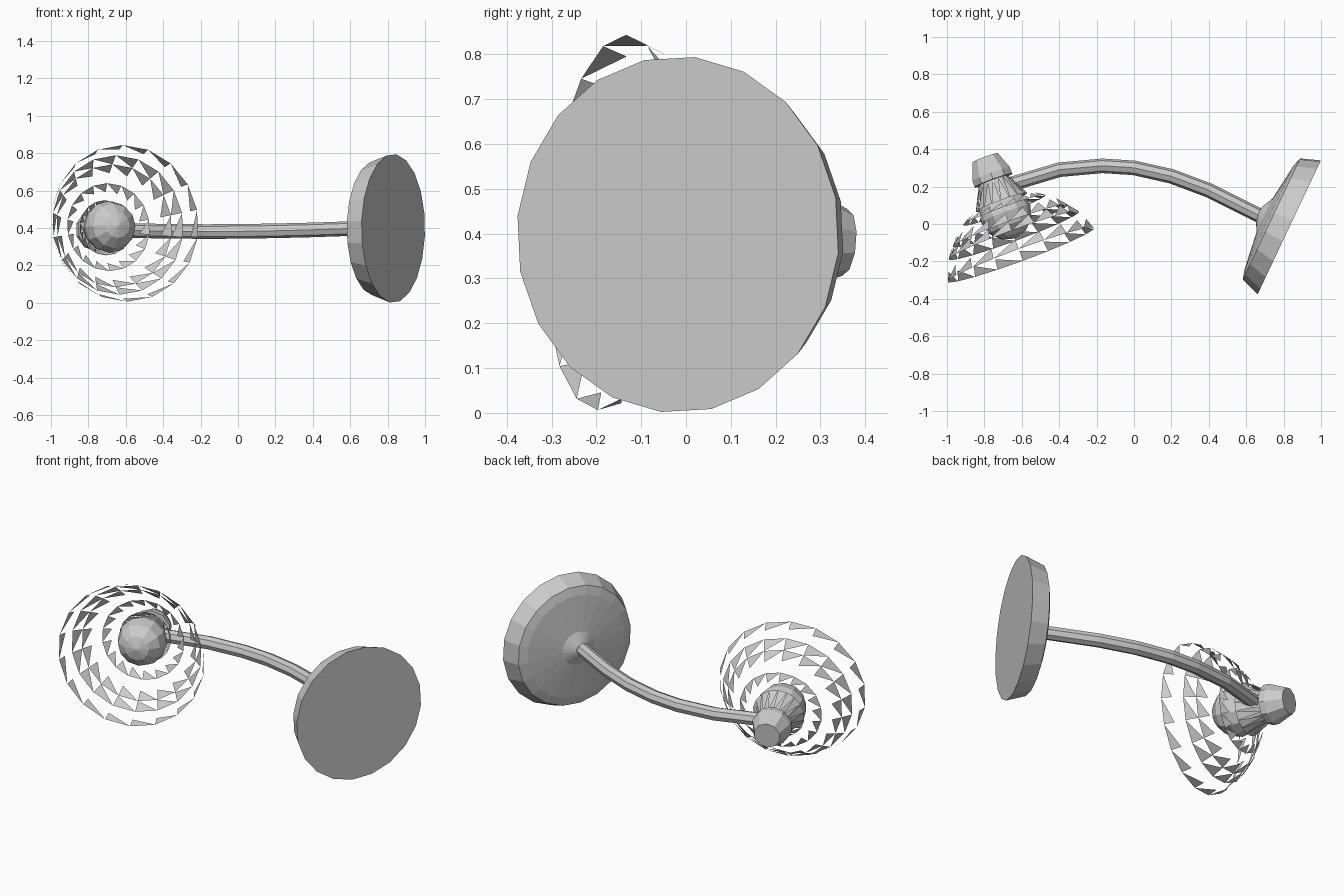
import bpy
import bmesh
from math import sin, cos, radians, pi
from mathutils import Matrix, Vector

cube = bpy.data.objects.get("Cube")
if cube:
    bpy.data.objects.remove(cube, do_unlink=True)

# One plain grey for the whole lamp
GREY = (0.6, 0.6, 0.6, 1.0)
grey = bpy.data.materials.new("plain_grey")
grey.use_nodes = True
grey.diffuse_color = GREY
for node in grey.node_tree.nodes:
    if node.type == 'BSDF_PRINCIPLED':
        node.inputs["Base Color"].default_value = GREY


def frame(origin, forward):
    """Matrix whose z axis points along forward and whose y axis points up."""
    a = Vector(forward).normalized()
    u = Vector((0, 0, 1)).cross(a).normalized()
    m = Matrix((u, a.cross(u), a)).transposed().to_4x4()
    m.translation = Vector(origin)
    return m


def add_object(name, mesh):
    mesh.materials.clear()
    mesh.materials.append(grey)
    obj = bpy.data.objects.new(name, mesh)
    bpy.context.collection.objects.link(obj)
    return obj


def make_rings(bm, profile, sides, matrix, phase):
    """Rings of vertices; the profile holds (distance behind origin, radius)."""
    rings = []
    for depth, r in profile:
        angles = [2 * pi * i / sides + phase for i in range(sides)]
        rings.append([bm.verts.new(matrix @ Vector((r * sin(p), r * cos(p), -depth)))
                      for p in angles])
    return rings


def lathe(name, profile, sides, matrix, phase=0.0, lace=False):
    """Closed turned solid, or an open lace of one triangle per cell."""
    bm = bmesh.new()
    rings = make_rings(bm, profile, sides, matrix, phase)
    for outer, inner in zip(rings, rings[1:]):
        for i in range(sides):
            j = (i + 1) % sides
            if lace:
                bm.faces.new((outer[i], outer[j], inner[j]))
            else:
                bm.faces.new((outer[i], outer[j], inner[j], inner[i]))
    if not lace:
        bm.faces.new(rings[0])
        bm.faces.new(rings[-1])
        bmesh.ops.recalc_face_normals(bm, faces=bm.faces[:])
    mesh = bpy.data.meshes.new(name)
    bm.to_mesh(mesh)
    bm.free()
    return add_object(name, mesh)


# Wall plate with a shallow cone and a small hub on its back
plate_frame = frame((0.83, -0.018, 0.398), (0.904, -0.427, 0))
lathe("wall_plate",
      [(0, 0.398), (0.105, 0.36), (0.12, 0.31), (0.147, 0.1), (0.18, 0.035)],
      20, plate_frame, radians(6))

# Lamp head parts share one axis, with the origin at the shade rim
head = frame((-0.605, -0.165, 0.425), (0.344, -0.936, 0.08))

# Shade: separate tiers of triangles with open bands between them
tiers = [("rim", [(0, 0.42), (0.055, 0.4)]),
         ("middle", [(0.11, 0.374), (0.165, 0.33), (0.215, 0.286)]),
         ("inner", [(0.255, 0.236), (0.285, 0.19)]),
         ("neck", [(0.3, 0.148), (0.43, 0.083)])]
for label, tier in tiers:
    lathe("shade_" + label, tier, 18, head, lace=True)

# Bulb: round front tapering to a neck
ball = [(0.235 - 0.14 * cos(a), 0.14 * sin(a))
        for a in (radians(d) for d in (3, 30, 60, 90, 115))]
lathe("bulb", ball + [(0.36, 0.1), (0.44, 0.077)], 12, head)
lathe("socket_cap", [(0.425, 0.112), (0.46, 0.112), (0.555, 0.075)], 10, head)

# Bowed arm from the plate to the socket
curve = bpy.data.curves.new("arm_path", 'CURVE')
curve.dimensions = '3D'
curve.bevel_depth = 0.039
curve.bevel_resolution = 2
curve.use_fill_caps = True
path = [(0.69, 0.035, 0.4), (0.4, 0.18, 0.39), (0.2, 0.255, 0.385),
        (0, 0.3, 0.382), (-0.17, 0.311, 0.381), (-0.4, 0.29, 0.383),
        (-0.7, 0.2, 0.389)]
spline = curve.splines.new('POLY')
spline.points.add(len(path) - 1)
for point, co in zip(spline.points, path):
    point.co = (*co, 1)
spline.use_smooth = False
temp = bpy.data.objects.new("arm_path", curve)
bpy.context.collection.objects.link(temp)
bpy.context.view_layer.update()
evaluated = temp.evaluated_get(bpy.context.evaluated_depsgraph_get())
arm_mesh = bpy.data.meshes.new_from_object(evaluated)
bpy.data.objects.remove(temp, do_unlink=True)
add_object("arm", arm_mesh)
